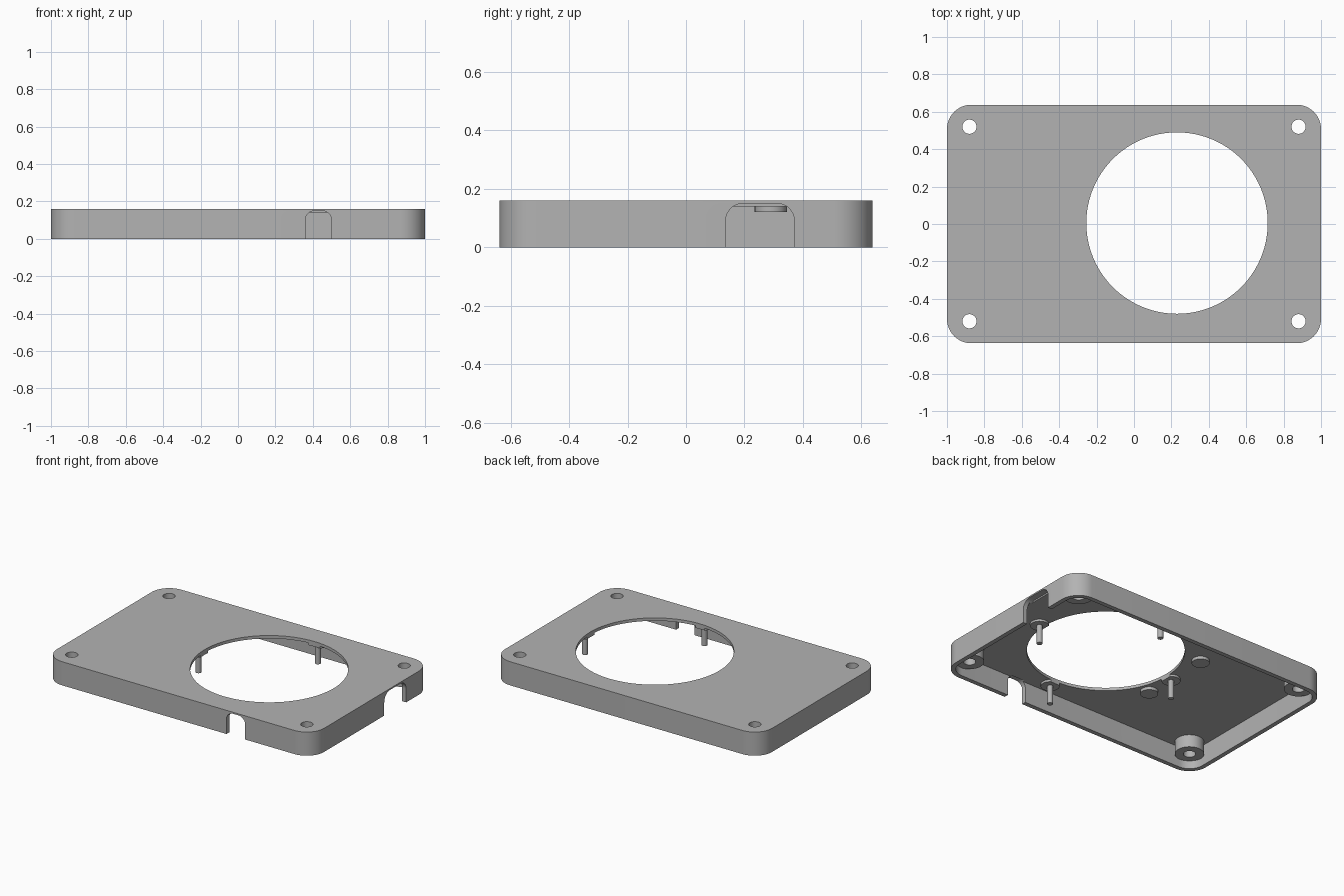
import bpy, bmesh, math

if "Cube" in bpy.data.objects:
    bpy.data.objects.remove(bpy.data.objects["Cube"], do_unlink=True)

LENGTH, WIDTH, HEIGHT = 2.0, 1.275, 0.16
WALL, CEILING = 0.03, 0.14
OPENING = (0.23, 0.005)
OPENING_R, PIN_RING = 0.485, 0.526

grey = bpy.data.materials.new("plain grey")
grey.use_nodes = True
grey.diffuse_color = (0.45, 0.45, 0.45, 1)
grey.node_tree.nodes["Principled BSDF"].inputs["Base Color"].default_value = grey.diffuse_color


def rounded(w, h, radii, steps=12):
    """Outline of a rectangle with one radius per corner, from upper right."""
    points = []
    for i, (sx, sy) in enumerate([(1, 1), (-1, 1), (-1, -1), (1, -1)]):
        r = radii[i]
        for k in range(steps + 1 if r else 1):
            a = math.radians(90 * (i + k / steps))
            points.append((sx * (w / 2 - r) + r * math.cos(a),
                           sy * (h / 2 - r) + r * math.sin(a)))
    return points


def circle(r, sides, center=(0, 0)):
    return [(center[0] + r * math.cos(math.tau * i / sides),
             center[1] + r * math.sin(math.tau * i / sides)) for i in range(sides)]


def prism(name, outlines, depth, place=lambda u, v, d: (u, v, d)):
    """Extrude closed outlines from depth[0] to depth[1]."""
    bm = bmesh.new()
    for outline in outlines:
        low, high = [[bm.verts.new(place(u, v, d)) for u, v in outline] for d in depth]
        bm.faces.new(low[::-1])
        bm.faces.new(high)
        for i in range(len(low)):
            j = (i + 1) % len(low)
            bm.faces.new((low[i], low[j], high[j], high[i]))
    bmesh.ops.recalc_face_normals(bm, faces=bm.faces[:])
    mesh = bpy.data.meshes.new(name)
    bm.to_mesh(mesh)
    bm.free()
    mesh.materials.append(grey)
    obj = bpy.data.objects.new(name, mesh)
    bpy.context.collection.objects.link(obj)
    return obj


def cut(obj, cutters):
    """Subtract the cutters and bake the result."""
    for cutter in cutters:
        mod = obj.modifiers.new("cut", "BOOLEAN")
        mod.operation, mod.solver, mod.object = "DIFFERENCE", "EXACT", cutter
    bpy.context.view_layer.update()
    baked = bpy.data.meshes.new_from_object(
        obj.evaluated_get(bpy.context.evaluated_depsgraph_get()))
    obj.modifiers.clear()
    obj.data = baked


# Cutters
corners = [(x, y) for x in (-0.88, 0.88) for y in (-0.52, 0.52)]
cavity = prism("cavity_cutter", [rounded(LENGTH - 2 * WALL, WIDTH - 2 * WALL, [0.1] * 4)],
               (-0.1, CEILING))
opening = prism("opening_cutter", [circle(OPENING_R, 96, OPENING)], (-0.1, 0.3))
screws = prism("screw_cutter", [circle(0.038, 32, c) for c in corners], (-0.1, 0.3))


def arch(width, radius):
    return [(u, v + 0.02) for u, v in rounded(width, 0.26, [radius, radius, 0, 0])]


front_notch = prism("front_notch_cutter", [arch(0.14, 0.05)], (-0.7, -0.595),
                    lambda u, v, d: (u + 0.43, d, v))
side_notch = prism("side_notch_cutter", [arch(0.235, 0.06)], (0.955, 1.1),
                   lambda u, v, d: (d, u + 0.253, v))

# Hollow cover with its openings
cover = prism("cover_shell", [rounded(LENGTH, WIDTH, [0.13] * 4)], (0, HEIGHT))
cut(cover, [cavity, opening, screws, front_notch, side_notch])

# Screw bosses under the corners
bosses = prism("corner_bosses", [circle(0.09, 40, c) for c in corners], (0.055, CEILING))
cut(bosses, [screws])

# Pins around the opening, each with a base pad trimmed by the opening
spots = [(OPENING[0] + PIN_RING * dx, PIN_RING * dy)
         for dx, dy in [(1, 0), (0, 1), (-1, 0), (0, -1)]]
pads = prism("pin_pads", [circle(0.058, 32, s) for s in spots], (0.125, CEILING))
cut(pads, [opening])
pins = prism("locating_pins", [circle(0.018, 16, s) for s in spots], (0, 0.13))

# Two plain pads beside the opening
spacers = prism("spacer_pads", [circle(0.055, 32, s) for s in [(-0.29, 0.29), (-0.29, -0.2)]],
                (0.12, CEILING))

for helper in (cavity, opening, screws, front_notch, side_notch):
    bpy.data.objects.remove(helper, do_unlink=True)

# Smooth round walls, sharp edges
bpy.ops.object.select_all(action="DESELECT")
for obj in (cover, bosses, pads, pins, spacers):
    obj.select_set(True)
bpy.context.view_layer.objects.active = cover
bpy.ops.object.shade_smooth_by_angle(angle=math.radians(30))
